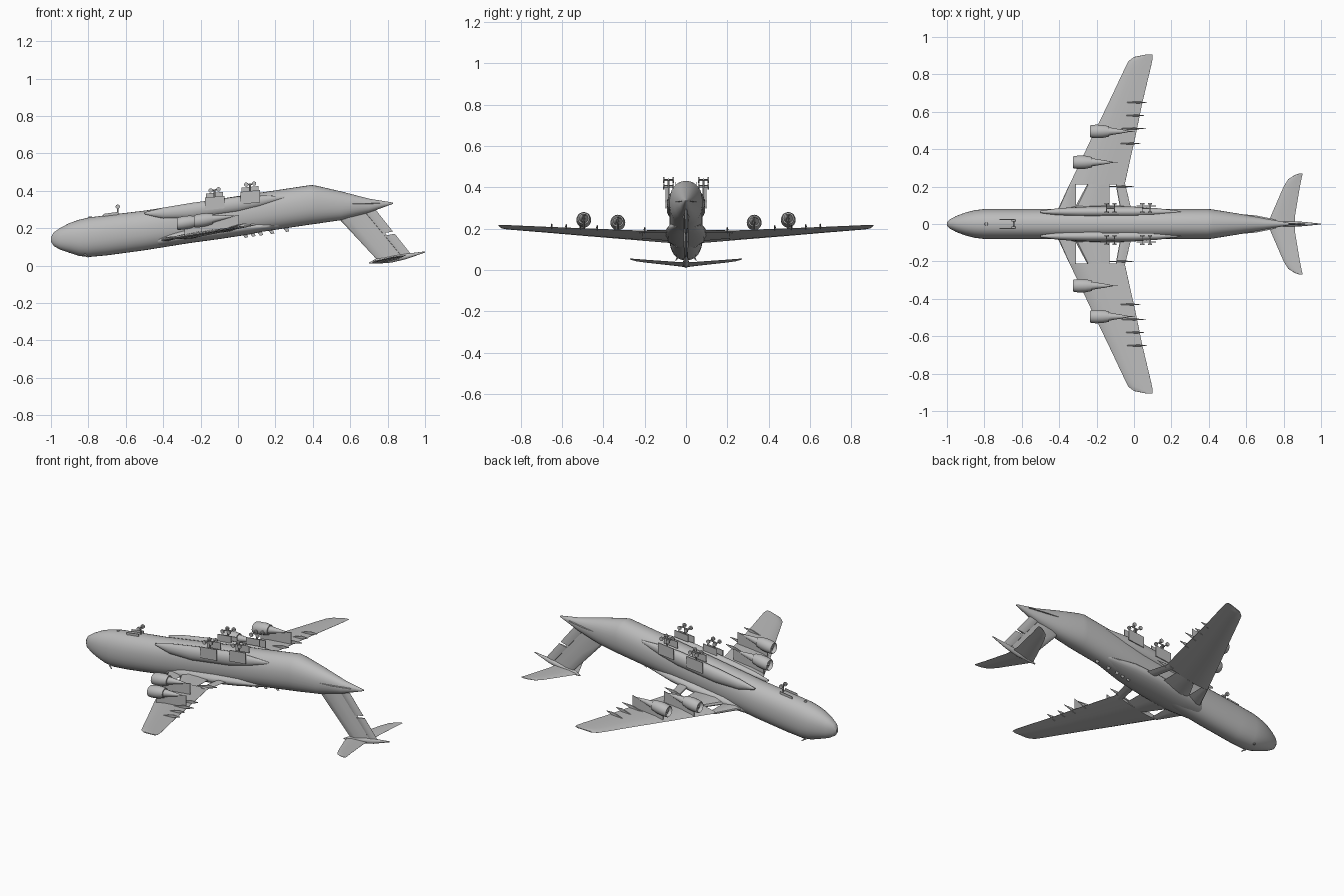
import bpy, bmesh, math
from mathutils import Vector

if "Cube" in bpy.data.objects:
    bpy.data.objects.remove(bpy.data.objects["Cube"])

grey = bpy.data.materials.new("airframe grey")
grey.diffuse_color = (0.5, 0.5, 0.5, 1)
grey.use_nodes = True
grey.node_tree.nodes["Principled BSDF"].inputs["Base Color"].default_value = grey.diffuse_color
SLOPE = 0.145          # nose-down pitch of the whole aircraft


def finish(name, bm, smooth=35):
    bmesh.ops.recalc_face_normals(bm, faces=bm.faces)
    me = bpy.data.meshes.new(name)
    bm.to_mesh(me)
    bm.free()
    ob = bpy.data.objects.new(name, me)
    bpy.context.collection.objects.link(ob)
    me.materials.append(grey)
    bpy.ops.object.select_all(action='DESELECT')
    ob.select_set(True)
    bpy.context.view_layer.objects.active = ob
    bpy.ops.object.shade_smooth_by_angle(angle=math.radians(smooth))
    return ob


def loft(name, rings, smooth=35, caps=True):
    bm = bmesh.new()
    vs = [[bm.verts.new(p) for p in r] for r in rings]
    n = len(rings[0])
    for a, b in zip(vs, vs[1:]):
        for i in range(n):
            j = (i + 1) % n
            bm.faces.new((a[i], a[j], b[j], b[i]))
    if caps:
        bm.faces.new(vs[0])
        bm.faces.new(vs[-1])
    return finish(name, bm, smooth)


def oval(x, y, lo, hi, w, n=32, e=2.0):
    # upright cross-section at x, squarer for larger e
    pts = []
    for i in range(n):
        a = 2 * math.pi * i / n
        c, s = math.cos(a), math.sin(a)
        pts.append((x, y + w * math.copysign(abs(c) ** (2 / e), c),
                    (lo + hi) / 2 + (hi - lo) / 2 * math.copysign(abs(s) ** (2 / e), s)))
    return pts


FOIL = [(0, 0), (.06, .6), (.3, 1), (.65, .65), (1, .06),
        (1, -.06), (.65, -.65), (.3, -1), (.06, -.6)]


def foil(le, te, t, up):
    le, te, up = Vector(le), Vector(te), Vector(up)
    return [le.lerp(te, u) + up * (v * t) for u, v in FOIL]


def box(name, c, size, tilt=0.0):
    bm = bmesh.new()
    bmesh.ops.create_cube(bm, size=1)
    for v in bm.verts:
        p = [v.co[i] * size[i] for i in range(3)]
        v.co = (c[0] + p[0], c[1] + p[1], c[2] + p[2] + p[0] * tilt)
    return finish(name, bm)


def rod(name, a, b, r0, r1=None, n=10):
    a, b = Vector(a), Vector(b)
    q = (b - a).to_track_quat('Z', 'Y')
    ring = lambda p, r: [p + q @ Vector((r * math.cos(k * 2 * math.pi / n), r * math.sin(k * 2 * math.pi / n), 0))
                         for k in range(n)]
    return loft(name, [ring(a, r0), ring(b, r0 if r1 is None else r1)])


# fuselage: x, lowest z, highest z, half width
body = [(-1, .128, .152, .008), (-.985, .105, .178, .025), (-.95, .085, .202, .043),
        (-.9, .068, .228, .062), (-.85, .052, .245, .074), (-.8, .046, .257, .08),
        (-.7, .055, .27, .081), (-.5, .082, .294, .081), (0, .162, .372, .081),
        (.39, .22, .431, .081), (.42, .224, .427, .078), (.55, .243, .397, .057),
        (.7, .283, .358, .03), (.83, .331, .337, .006)]
loft("fuselage", [oval(x, 0, a, b, w, e=2.2) for x, a, b, w in body])

# wing root fairing along the spine
fair = [(-.53, .12, .13, .01), (-.42, .1, .175, .07), (-.3, .115, .2, .098),
        (-.1, .142, .225, .1), (.05, .165, .24, .088), (.22, .2, .23, .05)]
loft("wing_root_fairing", [oval(x, 0, a, b, w, 24) for x, a, b, w in fair])


def wz(x, y):
    return .194 + .14 * x + .011 * y


def wing_part(name, s, stations):
    loft(name, [foil((a, s * y, wz(a, y)), (b, s * y, wz(b, y)), t, (-.14, 0, .99))
                for y, a, b, t in stations])


for s in (-1, 1):
    # wing panels with open slots at the root
    wing_part("wing", s, [(.21, -.345, -.05, .015), (.47, -.222, .008, .012), (.65, -.135, .045, .009),
                          (.83, -.05, .088, .007), (.87, -.03, .097, .006), (.893, .0, .1, .005),
                          (.907, .07, .098, .003)])
    wing_part("wing_root_leading", s, [(.05, -.42, -.31, .012), (.212, -.345, -.31, .008)])
    wing_part("wing_root_centre", s, [(.05, -.33, -.13, .018), (.1, -.31, -.13, .017), (.212, -.25, -.13, .014)])
    wing_part("wing_root_flap", s, [(.06, -.07, -.01, .007), (.225, -.1, -.05, .007)])

    # flap track fairings
    for y, a, b in ((.2, -.09, .0), (.43, -.04, .035), (.51, -.04, .065), (.58, -.01, .055), (.65, -.005, .07)):
        m = a * .6 + b * .4
        loft("flap_track_fairing", [oval(x, s * y, wz(x, y) + lo, wz(x, y) + hi, w, 8)
             for x, lo, hi, w in ((a - .04, -.002, .006, .002), (m, -.004, .02, .005), (b, .008, .012, .001))])

    # engines: open nacelle, core cone and pylon
    for y, x0, z in ((.33, -.325, .224), (.495, -.235, .237)):
        yy = s * y
        ring = lambda dx, r: oval(x0 + dx, yy, z + dx * .13 - r, z + dx * .13 + r, r, 20)
        loft("engine_nacelle", [ring(.012, .0), ring(.02, .028), ring(.0, .030), ring(.004, .033), ring(.03, .036),
                                ring(.065, .035), ring(.1, .028), ring(.1, .02)], caps=False)
        loft("engine_core", [ring(.06, .024), ring(.1, .022), ring(.145, .014), ring(.16, .012), ring(.215, .002)])
        rod("engine_spinner", (x0 + .02, yy, z), (x0 + .004, yy, z), .01, .001)
        rings = []
        for dx, w in ((.04, .003), (.1, .006), (.17, .005), (.24, .001)):
            x = x0 + dx
            top = z + dx * .13 - (.028 if dx < .15 else .018 - .01 * (dx > .2))
            lo = min(wz(x, y), top - .004)
            rings.append([(x, yy - w, lo), (x, yy + w, lo), (x, yy + w, top + .012), (x, yy - w, top + .012)])
        loft("engine_pylon", rings)

    # main gear sponson
    pod = [(-.5, .275, .285, .006), (-.4, .25, .31, .02), (-.25, .25, .335, .028), (0, .285, .37, .028),
           (.12, .315, .375, .02), (.25, .36, .372, .004)]
    loft("gear_sponson", [oval(x, s * .065, a, b, w, 16) for x, a, b, w in pod])

    # main gear: doors, struts, axles and wheels
    for x, z in ((-.125, .335), (.065, .366)):
        box("gear_door", (x, s * .096, z), (.105, .005, .066), .1)
        box("gear_door_inner", (x, s * .05, z + .035), (.09, .004, .04), .1)
        rod("gear_strut", (x, s * .085, z - .02), (x, s * .085, z + .07), .005)
        rod("gear_bogie", (x - .022, s * .085, z + .066), (x + .022, s * .085, z + .072), .004)
        for dx in (-.021, .021):
            zz = z + .07 + dx * .14
            rod("gear_axle", (x + dx, s * .058, zz), (x + dx, s * .112, zz), .0025)
            for y in (.062, .108):
                rod("main_wheel", (x + dx, s * (y - .004), zz), (x + dx, s * (y + .004), zz), .0115, n=16)

    # nose gear wheel and door
    rod("nose_wheel", (-.643, s * .014, .315), (-.643, s * .024, .315), .0115, n=16)
    box("nose_gear_door", (-.68, s * .024, .274), (.08, .003, .016), .14)

    # tailplane
    st = [(0, .715, .86, .009), (.05, .735, .862, .007), (.2, .8, .887, .005), (.24, .825, .895, .004),
          (.262, .86, .9, .003), (.27, .885, .9, .002)]
    tz = lambda x, y: .022 + (x - .75) * .13 + .05 * y
    loft("tailplane", [foil((a, s * y, tz(a, y)), (b, s * y, tz(b, y)), t, (-.13, 0, .99)) for y, a, b, t in st])
    rod("cockpit_probe", (-.82, s * .04, .06), (-.8, s * .05, .045), .006, .002)

rod("nose_gear_strut", (-.643, 0, .25), (-.643, 0, .318), .005)
rod("nose_gear_axle", (-.643, -.026, .315), (-.643, .026, .315), .003)
rod("nose_sensor", (-.79, 0, .245), (-.79, 0, .263), .012, .008, 12)


# fin with a split rudder; k runs from root (0) to tip (1)
def fin_ring(k, u0, u1, t):
    z0, z1 = .25 + (.035 - .25) * k, .3 + (.055 - .3) * k
    le = Vector((.54 + .2 * k, 0, z0))
    te = Vector((.735 + .195 * k, 0, z1))
    return foil(le.lerp(te, u0), le.lerp(te, u1), t, (0, 1, 0))


loft("fin", [fin_ring(-.12, 0, .78, .016), fin_ring(.5, 0, .78, .012), fin_ring(1, 0, .78, .009)])
loft("rudder_lower", [fin_ring(-.05, .7, 1, .008), fin_ring(.48, .7, 1, .006)])
loft("rudder_upper", [fin_ring(.53, .7, 1, .006), fin_ring(1, .7, 1, .005)])

# bullet fairing joining fin and tailplane
bullet = [(.7, .01, .016, .003), (.74, .01, .038, .012), (.82, .016, .052, .015),
          (.9, .035, .064, .012), (1, .07, .076, .002)]
loft("tail_bullet", [oval(x, 0, a, b, w, 16) for x, a, b, w in bullet])

# tail cone strakes
for s in (-1, 1):
    loft("tail_strake", [[(x, s * y, z - .003), (x, s * (y + w), z), (x, s * y, z + .003)]
                         for x, y, w, z in ((.5, .055, .004, .33), (.65, .03, .016, .33), (.76, .012, .012, .333))])

# swept blade antennas along the spine
for x in (.03, .07, .11, .17, .25):
    z = .168 + SLOPE * x
    loft("blade_antenna", [foil((x - .02, 0, z + .01), (x + .012, 0, z + .014), .003, (0, 1, 0)),
                           foil((x + .008, 0, z - .024), (x + .024, 0, z - .02), .002, (0, 1, 0))])
